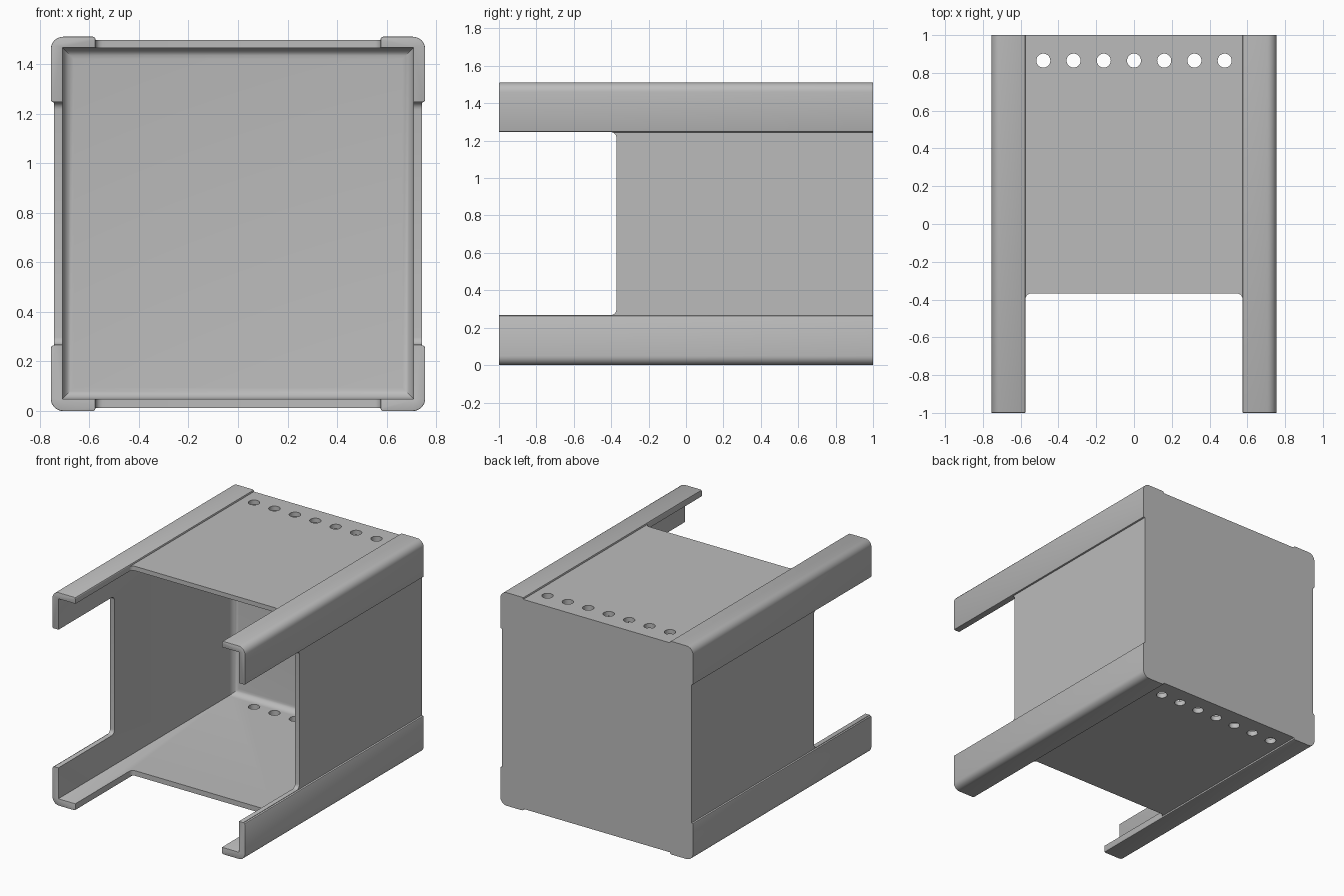
import bpy, bmesh, math
from mathutils import Matrix

if "Cube" in bpy.data.objects:
    bpy.data.objects.remove(bpy.data.objects["Cube"], do_unlink=True)

HALF = 0.755      # half width of the corner rails
PANEL = 0.742     # half width at the recessed panels
INNER = 0.708     # half width of the cavity
MID = 0.755       # height of the centre line

metal = bpy.data.materials.new("grey metal")
metal.use_nodes = True
GREY = (0.5, 0.5, 0.5, 1)
metal.diffuse_color = GREY
metal.node_tree.nodes["Principled BSDF"].inputs["Base Color"].default_value = GREY


def finish(name, bm):
    bmesh.ops.recalc_face_normals(bm, faces=bm.faces[:])
    mesh = bpy.data.meshes.new(name)
    bm.to_mesh(mesh)
    bm.free()
    mesh.materials.append(metal)
    obj = bpy.data.objects.new(name, mesh)
    bpy.context.collection.objects.link(obj)
    return obj


def box(name, size, centre, rule, radius):
    """Box with the edges chosen by rule rounded."""
    bm = bmesh.new()
    bmesh.ops.create_cube(bm, size=1)
    bmesh.ops.scale(bm, vec=size, verts=bm.verts[:])
    bmesh.ops.translate(bm, vec=centre, verts=bm.verts[:])
    edges = [e for e in bm.edges if rule(e)]
    bmesh.ops.bevel(bm, geom=edges, offset=radius, segments=5, profile=0.5, affect='EDGES')
    return finish(name, bm)


def along(axis):
    return lambda e: abs((e.verts[0].co - e.verts[1].co).normalized()[axis]) > 0.9


# Outer section: rounded corner rails standing proud of the panels
STEP, R = 0.575, 0.05
step = [(STEP, PANEL), (STEP, HALF - 0.01), (STEP + 0.003, HALF - 0.003), (STEP + 0.01, HALF)]
arc = [(HALF - R + R * math.sin(a), HALF - R + R * math.cos(a))
       for a in (math.pi / 2 * i / 8 for i in range(9))]
side = [(z * 1.0, x - 0.085) for x, z in reversed(step)]
corner = step + arc + side
mirrored = [(x, -z) for x, z in reversed(corner)]
right_half = corner + mirrored
section = right_half + [(-x, z) for x, z in reversed(right_half)]

bm = bmesh.new()
face = bm.faces.new([bm.verts.new((x, -1, MID + z)) for x, z in section])
new = bmesh.ops.extrude_face_region(bm, geom=[face])["geom"]
bmesh.ops.translate(bm, vec=(0, 2, 0), verts=[v for v in new if isinstance(v, bmesh.types.BMVert)])
housing = finish("housing", bm)

# Cavity, rounded where it meets the back wall
BACK = 0.955
cutters = [box("cavity_cutter", (2 * INNER, 3, 2 * INNER), (0, BACK - 1.5, MID + 0.002),
               lambda e: all(v.co.y > 0.9 for v in e.verts), 0.045)]

# Open front notches between the rails
cutters.append(box("vertical_notch_cutter", (2 * STEP, 2, 3), (0, -1.368, MID), along(2), 0.03))
cutters.append(box("side_notch_cutter", (3, 2, 0.978), (0, -1.372, MID + 0.002), along(0), 0.03))

# Row of round holes through top and bottom
bm = bmesh.new()
for i in range(-3, 4):
    bmesh.ops.create_cone(bm, cap_ends=True, segments=32, radius1=0.037, radius2=0.037, depth=3,
                          matrix=Matrix.Translation((i * 0.16, 0.865, MID)))
cutters.append(finish("hole_cutter", bm))

bpy.context.view_layer.objects.active = housing
for cutter in cutters:
    mod = housing.modifiers.new(cutter.name, 'BOOLEAN')
    mod.operation, mod.solver, mod.object = 'DIFFERENCE', 'EXACT', cutter
    bpy.ops.object.modifier_apply(modifier=mod.name)
    bpy.data.objects.remove(cutter, do_unlink=True)

# Soften the front tips of the rails
bm = bmesh.new()
bm.from_mesh(housing.data)
bmesh.ops.remove_doubles(bm, verts=bm.verts[:], dist=0.0001)
tips = [e for e in bm.edges if all(v.co.y < -0.999 for v in e.verts)
        and len(e.link_faces) == 2 and e.calc_face_angle(0) > 1]
bmesh.ops.bevel(bm, geom=tips, offset=0.008, segments=2, profile=0.5, affect='EDGES', clamp_overlap=True)
bm.to_mesh(housing.data)
bm.free()

for o in bpy.context.selected_objects:
    o.select_set(False)
housing.select_set(True)
bpy.ops.object.shade_smooth_by_angle(angle=math.radians(35))
